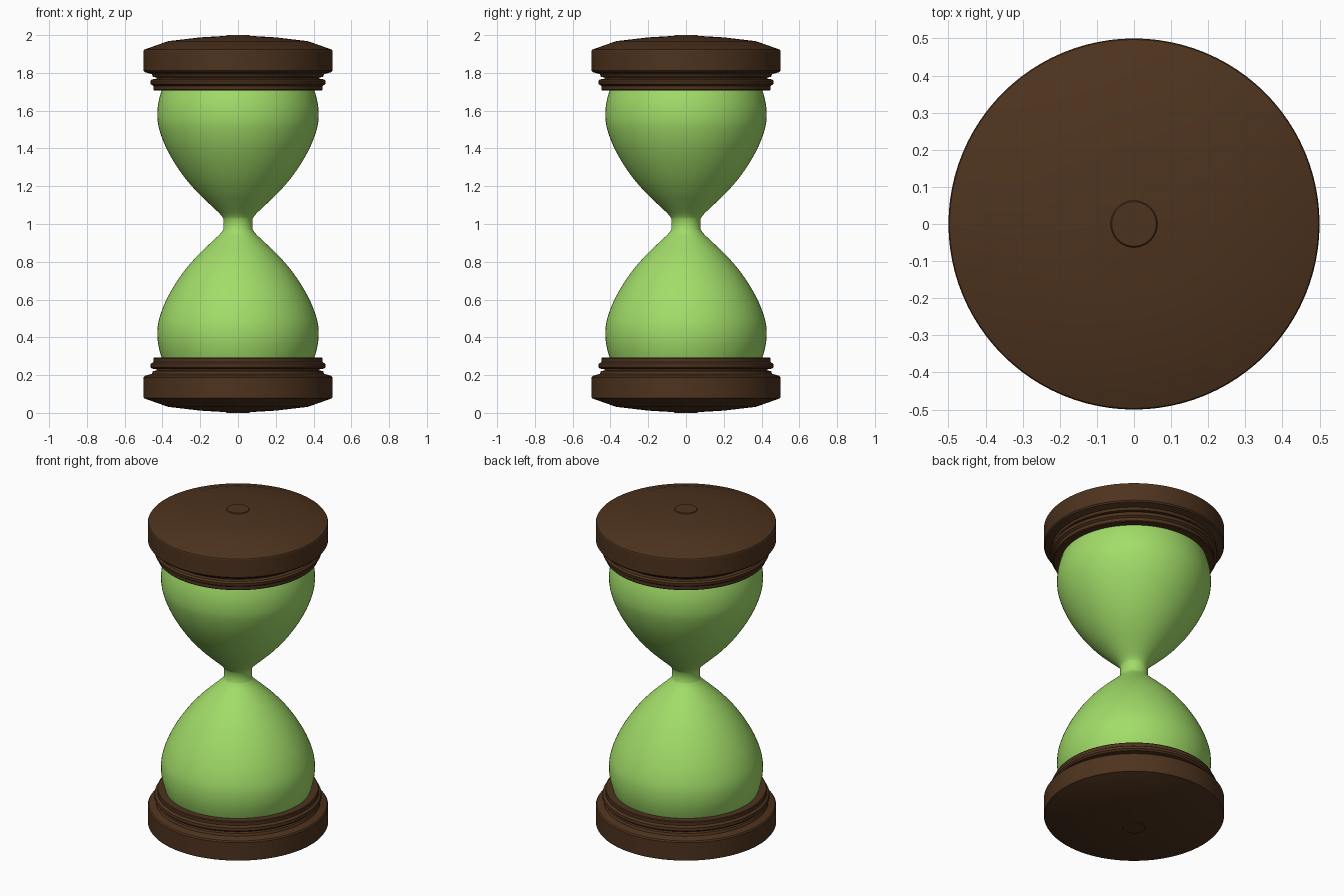
import bpy, bmesh, math
from mathutils import Vector

if "Cube" in bpy.data.objects:
    bpy.data.objects.remove(bpy.data.objects["Cube"])

SEGMENTS = 96


def material(name, color):
    m = bpy.data.materials.new(name)
    m.diffuse_color = (*color, 1)
    m.use_nodes = True
    m.node_tree.nodes["Principled BSDF"].inputs["Base Color"].default_value = m.diffuse_color
    return m


def lathe(name, profile, mat, angle):
    """Spin a list of (radius, z) points around the z axis."""
    bm = bmesh.new()
    verts = [bm.verts.new((r, 0, z)) for r, z in profile]
    edges = [bm.edges.new(pair) for pair in zip(verts, verts[1:])]
    bmesh.ops.spin(bm, geom=verts + edges, axis=(0, 0, 1), cent=(0, 0, 0),
                   angle=math.tau, steps=SEGMENTS)
    bmesh.ops.remove_doubles(bm, verts=bm.verts, dist=1e-5)
    bmesh.ops.recalc_face_normals(bm, faces=bm.faces)
    mesh = bpy.data.meshes.new(name)
    bm.to_mesh(mesh)
    bm.free()
    mesh.materials.append(mat)
    obj = bpy.data.objects.new(name, mesh)
    bpy.context.collection.objects.link(obj)
    bpy.ops.object.select_all(action='DESELECT')
    obj.select_set(True)
    bpy.context.view_layer.objects.active = obj
    bpy.ops.object.shade_smooth_by_angle(angle=math.radians(angle))
    return obj


def smooth_curve(points, steps=4):
    """Catmull-Rom interpolation through the points."""
    p = [Vector(q) for q in points]
    p = [2 * p[0] - p[1]] + p + [2 * p[-1] - p[-2]]
    out = []
    for a, b, c, d in zip(p, p[1:], p[2:], p[3:]):
        for i in range(steps):
            t = i / steps
            out.append(0.5 * (2 * b + (c - a) * t + (2 * a - 5 * b + 4 * c - d) * t**2
                              + (3 * b - a - 3 * c + d) * t**3))
    return [tuple(v) for v in out + [p[-2]]]


wood = material("dark_wood", (0.075, 0.033, 0.013))
green = material("green_glass", (0.36, 0.72, 0.14))

# Glass: one bulb as (radius, distance from the waist), mirrored about z = 1
bulb = [(0.078, 0.03), (0.098, 0.056), (0.15, 0.105), (0.215, 0.168), (0.28, 0.243),
        (0.34, 0.33), (0.388, 0.42), (0.418, 0.505), (0.427, 0.57), (0.422, 0.64),
        (0.402, 0.715), (0.38, 0.76)]
upper = [(r, 1 + d) for r, d in smooth_curve(bulb)]
lower = [(r, 2 - z) for r, z in reversed(upper)]
lathe("glass_bulbs", [(0, 0.24)] + lower + upper + [(0, 1.76)], green, 40)

# Wooden caps: domed plate with a small centre disc, rim, groove and bead ring
cap = [(0, 2.0), (0.060, 2.0), (0.063, 1.996), (0.20, 1.988), (0.37, 1.968), (0.497, 1.923),
       (0.5, 1.918), (0.5, 1.812), (0.494, 1.804), (0.456, 1.793), (0.45, 1.779),
       (0.432, 1.775), (0.432, 1.768), (0.455, 1.766), (0.464, 1.757), (0.462, 1.740),
       (0.448, 1.731), (0.448, 1.712), (0.444, 1.708), (0, 1.708)]
lathe("top_cap", cap, wood, 25)
lathe("bottom_cap", [(r, 2 - z) for r, z in cap], wood, 25)
